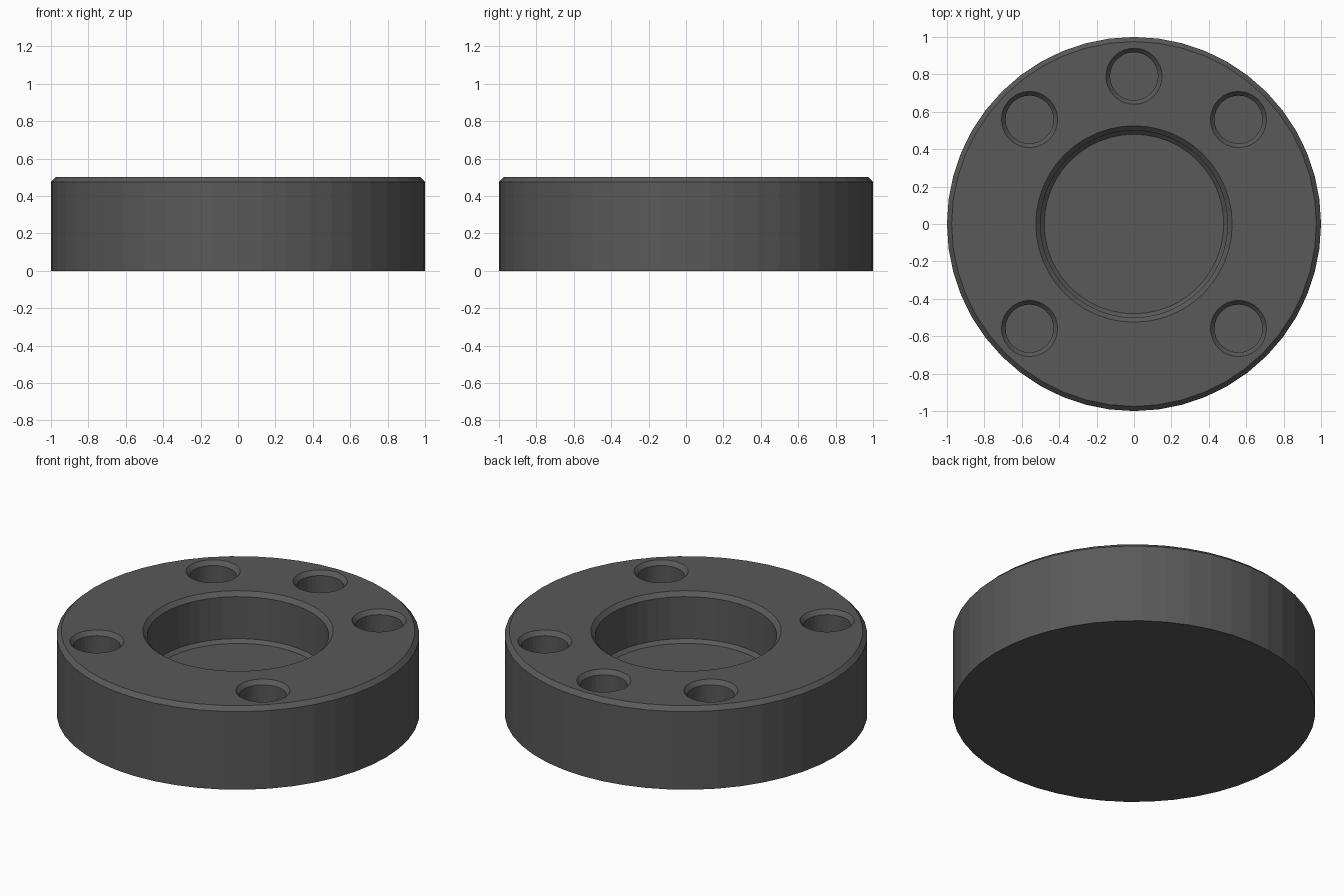
import bpy
import bmesh
from math import cos, sin, radians, pi

if "Cube" in bpy.data.objects:
    bpy.data.objects.remove(bpy.data.objects["Cube"])


def lathe(name, profile, seg, loc=(0, 0, 0)):
    """Closed solid of revolution from (radius, z) points, bottom to top."""
    bm = bmesh.new()
    rings = [[bm.verts.new((r * cos(2 * pi * i / seg), r * sin(2 * pi * i / seg), z))
              for i in range(seg)] for r, z in profile]
    for a, b in zip(rings, rings[1:]):
        for i in range(seg):
            j = (i + 1) % seg
            bm.faces.new((a[i], a[j], b[j], b[i]))
    bm.faces.new(list(reversed(rings[0])))
    bm.faces.new(rings[-1])
    mesh = bpy.data.meshes.new(name)
    bm.to_mesh(mesh)
    bm.free()
    obj = bpy.data.objects.new(name, mesh)
    obj.location = loc
    bpy.context.collection.objects.link(obj)
    return obj


H = 0.5       # disc height
C = 0.025     # edge chamfer
FLOOR = 0.2   # pocket floor height

# Disc with chamfered top rim
disc = lathe("flange_disc", [(1, 0), (1, H - C), (1 - C, H)], 48)

# Central pocket: broken floor corner, flared mouth
cutters = [lathe("pocket_cutter", [(0.48, FLOOR), (0.5, FLOOR + 0.02),
                                   (0.5, H - C), (0.525, H), (0.525, H + 0.1)], 48)]

# Five blind bolt holes with flared mouths
for angle in (45, 90, 135, 225, 315):
    a = radians(angle)
    cutters.append(lathe("bolt_hole_cutter",
                         [(0.128, FLOOR), (0.128, H - C), (0.15, H), (0.15, H + 0.1)], 32,
                         (0.79 * cos(a), 0.79 * sin(a), 0)))

# Apply the cuts
bpy.context.view_layer.objects.active = disc
for cutter in cutters:
    cutter.hide_render = True
    mod = disc.modifiers.new("cut", 'BOOLEAN')
    mod.operation = 'DIFFERENCE'
    mod.solver = 'EXACT'
    mod.object = cutter
    bpy.ops.object.modifier_apply(modifier=mod.name)
for cutter in cutters:
    bpy.data.objects.remove(cutter)

# Dark metal
mat = bpy.data.materials.new("dark_metal")
mat.diffuse_color = (0.1, 0.1, 0.1, 1)
mat.use_nodes = True
mat.node_tree.nodes["Principled BSDF"].inputs["Base Color"].default_value = mat.diffuse_color
disc.data.materials.clear()
disc.data.materials.append(mat)
